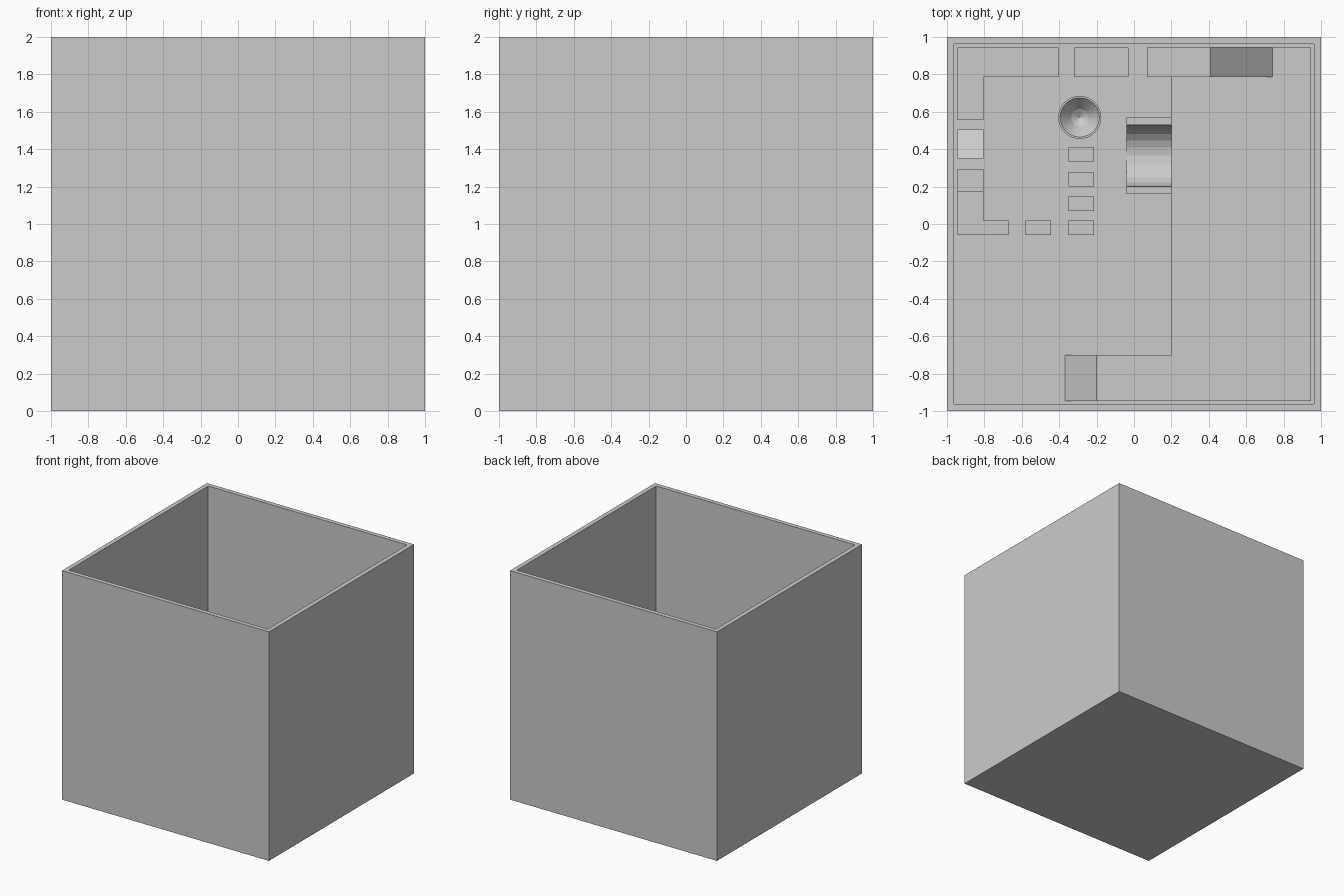
import bpy, bmesh
from math import sin, cos, pi

if "Cube" in bpy.data.objects:
    bpy.data.objects.remove(bpy.data.objects["Cube"])

FLOOR = 0.055      # top of the box floor
DECK = 0.20        # low platform height
LEDGE = 0.53       # raised ledge height


def finish(name, bm):
    bmesh.ops.recalc_face_normals(bm, faces=bm.faces)
    me = bpy.data.meshes.new(name)
    bm.to_mesh(me)
    bm.free()
    ob = bpy.data.objects.new(name, me)
    bpy.context.collection.objects.link(ob)
    return ob


def prism(name, pts, vec):
    """Extrude a closed 3D outline along vec."""
    bm = bmesh.new()
    f = bm.faces.new([bm.verts.new(p) for p in pts])
    r = bmesh.ops.extrude_face_region(bm, geom=[f])
    bmesh.ops.translate(bm, vec=vec,
                        verts=[v for v in r["geom"] if isinstance(v, bmesh.types.BMVert)])
    return finish(name, bm)


def column(name, outline, top, base=FLOOR):
    """Straight-sided block from a plan outline."""
    return prism(name, [(x, y, base) for x, y in outline], (0, 0, top - base))


def block(name, x0, x1, y0, y1, top):
    return column(name, [(x0, y0), (x1, y0), (x1, y1), (x0, y1)], top)


# Open box: cube with its top face inset and pushed down
bm = bmesh.new()
bmesh.ops.create_cube(bm, size=2)
bmesh.ops.translate(bm, verts=bm.verts, vec=(0, 0, 1))
top = max(bm.faces, key=lambda f: f.calc_center_median().z)
bmesh.ops.inset_region(bm, faces=[top], thickness=0.055)
r = bmesh.ops.extrude_face_region(bm, geom=[top])
bmesh.ops.translate(bm, vec=(0, 0, FLOOR - 2),
                    verts=[v for v in r["geom"] if isinstance(v, bmesh.types.BMVert)])
if top.is_valid:
    bmesh.ops.delete(bm, geom=[top], context='FACES_ONLY')
finish("open_box", bm)

# Low L-shaped deck and its entry ramp
column("low_deck", [(-0.2, -0.945), (0.945, -0.945), (0.945, 0.945),
                    (0.2, 0.945), (0.2, -0.7), (-0.2, -0.7)], DECK)
prism("entry_ramp", [(-0.37, -0.945, FLOOR), (-0.2, -0.945, FLOOR), (-0.2, -0.945, DECK)],
      (0, 0.245, 0))

# Half-pipe trough beside the deck
R, yc = 0.165, 0.365
arc = [(-0.04, yc - R * cos(pi * i / 12), DECK + 0.025 - R * sin(pi * i / 12))
       for i in range(13)]
prism("trough", [(-0.04, 0.16, FLOOR - 0.02), (-0.04, 0.16, DECK + 0.025)] + arc +
      [(-0.04, 0.57, DECK + 0.025), (-0.04, 0.57, FLOOR - 0.02)], (0.24, 0, 0))

# Steep back ramp and the raised ledges along the walls
prism("back_ramp", [(0.41, 0.785, DECK), (0.74, 0.785, DECK), (0.41, 0.785, LEDGE)],
      (0, 0.16, 0))
block("back_ledge", 0.07, 0.41, 0.785, 0.945, LEDGE)
block("back_step", -0.32, -0.03, 0.785, 0.945, LEDGE)
column("corner_ledge", [(-0.945, 0.555), (-0.805, 0.555), (-0.805, 0.785), (-0.405, 0.785),
                        (-0.405, 0.945), (-0.945, 0.945)], LEDGE)
prism("left_ramp", [(-0.945, 0.35, FLOOR), (-0.945, 0.505, FLOOR),
                    (-0.945, 0.505, LEDGE), (-0.945, 0.35, LEDGE + 0.08)], (0.14, 0, 0))
block("left_step", -0.945, -0.805, 0.17, 0.295, LEDGE + 0.08)
column("front_ledge", [(-0.945, -0.06), (-0.67, -0.06), (-0.67, 0.02), (-0.805, 0.02),
                       (-0.805, 0.17), (-0.945, 0.17)], LEDGE)

# Stepping stones
stones = [(-0.58, -0.06), (-0.35, -0.06), (-0.35, 0.07), (-0.35, 0.20), (-0.35, 0.335)]
for i, (x, y) in enumerate(stones):
    block(f"stepping_stone_{i + 1}", x, x + 0.135, y, y + 0.078, LEDGE)

# Round bowl with a funnel bottom
bm = bmesh.new()
prof = [(0, FLOOR), (0.115, FLOOR), (0.115, LEDGE), (0.105, LEDGE),
        (0.045, LEDGE - 0.07), (0, LEDGE - 0.10)]
vs = [bm.verts.new((-0.29 + a, 0.57, z)) for a, z in prof]
es = [bm.edges.new(p) for p in zip(vs, vs[1:])]
bmesh.ops.spin(bm, geom=vs + es, cent=(-0.29, 0.57, 0), axis=(0, 0, 1),
               angle=2 * pi, steps=32)
bmesh.ops.remove_doubles(bm, verts=bm.verts, dist=0.0005)
finish("goal_bowl", bm)
